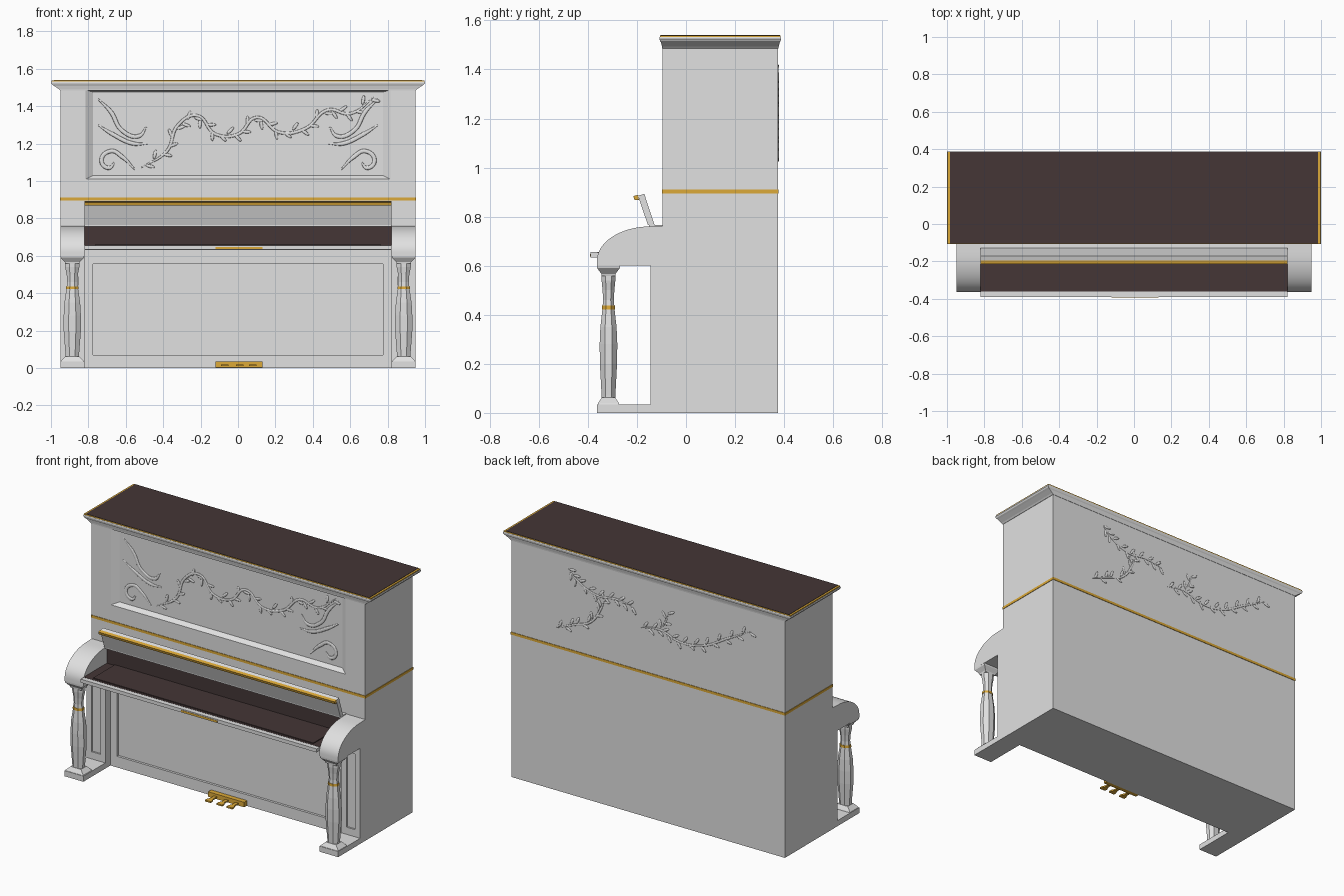
import bpy, bmesh, math
from mathutils import Matrix, Vector

old = bpy.data.objects.get("Cube")
if old:
    bpy.data.objects.remove(old)


def material(name, rgb):
    m = bpy.data.materials.new(name)
    m.use_nodes = True
    m.diffuse_color = (*rgb, 1)
    m.node_tree.nodes["Principled BSDF"].inputs["Base Color"].default_value = (*rgb, 1)
    return m


WHITE = material("pale lacquer", (0.75, 0.75, 0.75))
DARK = material("dark wood", (0.058, 0.037, 0.037))
GOLD = material("gold", (0.72, 0.40, 0.04))


def finish(bm, name, mat):
    bmesh.ops.recalc_face_normals(bm, faces=bm.faces)
    mesh = bpy.data.meshes.new(name)
    bm.to_mesh(mesh)
    bm.free()
    mesh.materials.append(mat)
    ob = bpy.data.objects.new(name, mesh)
    bpy.context.collection.objects.link(ob)
    return ob


def smooth(ob, degrees=35):
    bpy.ops.object.select_all(action="DESELECT")
    ob.select_set(True)
    bpy.context.view_layer.objects.active = ob
    bpy.ops.object.shade_smooth_by_angle(angle=math.radians(degrees))


def box(name, x, y, z, mat, recess=()):
    """Box from ranges; each recess (x0, x1, z0, z1, y) insets the front face again."""
    bm = bmesh.new()
    bmesh.ops.create_cube(bm, size=1)
    for v in bm.verts:
        v.co = [r[0] if c < 0 else r[1] for c, r in zip(v.co, (x, y, z))]
    bm.normal_update()
    front = min(bm.faces, key=lambda f: f.normal.y)
    for x0, x1, z0, z1, depth in recess:
        bmesh.ops.inset_individual(bm, faces=[front], thickness=0.002)
        mid = front.calc_center_median()
        for v in front.verts:
            v.co = (x0 if v.co.x < mid.x else x1, depth, z0 if v.co.z < mid.z else z1)
    return finish(bm, name, mat)


def extrude_x(name, profile, x0, x1, mat):
    """Extrude a (y, z) outline along x."""
    bm = bmesh.new()
    face = bm.faces.new([bm.verts.new((x0, y, z)) for y, z in profile])
    new = bmesh.ops.extrude_face_region(bm, geom=[face])["geom"]
    bmesh.ops.translate(bm, vec=(x1 - x0, 0, 0),
                        verts=[g for g in new if isinstance(g, bmesh.types.BMVert)])
    return finish(bm, name, mat)


def loft(name, sections, sides, centre, mat):
    """Stack of polygon rings (z, half width x, half width y)."""
    bm = bmesh.new()
    k = 1 / math.cos(math.pi / sides)
    rings = []
    for z, rx, ry in sections:
        angles = [2 * math.pi * (i + 0.5) / sides for i in range(sides)]
        rings.append([bm.verts.new((centre[0] + rx * k * math.cos(a),
                                    centre[1] + ry * k * math.sin(a), z)) for a in angles])
    for a, b in zip(rings, rings[1:]):
        for i in range(sides):
            j = (i + 1) % sides
            bm.faces.new((a[i], a[j], b[j], b[i]))
    bm.faces.new(rings[0])
    bm.faces.new(rings[-1])
    return finish(bm, name, mat)


# Case, in two stages with a gold band between them
F, B, W = -0.095, 0.375, 0.95
box("lower_case", (-W, W), (F, B), (0, 0.9), WHITE,
    [(-0.775, 0.775, 0.07, 0.555, F), (-0.775, 0.775, 0.07, 0.555, F + 0.015)])
box("upper_case", (-W, W), (F, B), (0.9, 1.49), WHITE,
    [(-0.815, 0.815, 1.01, 1.487, F), (-0.775, 0.775, 1.03, 1.475, F + 0.025)])
box("gold_band", (-W - 0.003, W + 0.003), (F - 0.003, B + 0.003), (0.895, 0.911), GOLD)

# Lid: moulding, gold edge and dark top
lid = loft("lid_moulding", [(1.485, 0.952, 0.237), (1.493, 0.96, 0.238), (1.51, 0.985, 0.242),
                            (1.516, 0.995, 0.246), (1.525, 1.0, 0.248), (1.532, 0.998, 0.247)],
           4, (0, 0.14), WHITE)
box("lid_gold_edge", (-0.996, 0.996), (-0.106, 0.386), (1.531, 1.538), GOLD)
box("lid_top", (-0.984, 0.984), (-0.104, 0.384), (1.536, 1.54), DARK)

# Keyboard bed between the arms
K = 0.82
box("key_bed", (-K, K), (-0.36, F), (0.63, 0.652), WHITE)
box("key_floor", (-K, K), (-0.36, -0.12), (0.65, 0.656), DARK)
box("key_cover", (-0.765, 0.765), (-0.345, -0.13), (0.655, 0.661), DARK)
box("key_back", (-K, K), (-0.13, F), (0.65, 0.757), DARK)
box("key_lip", (-K, K), (-0.39, -0.355), (0.633, 0.655), WHITE)
box("lip_gold_inlay", (-0.12, 0.13), (-0.392, -0.389), (0.637, 0.648), GOLD)
box("hinge_shelf", (-K, K), (-0.15, F), (0.756, 0.766), WHITE)
extrude_x("fall_board", [(-0.155, 0.765), (-0.128, 0.765), (-0.17, 0.893), (-0.196, 0.885)],
          -K, K, WHITE)
extrude_x("fall_board_gold", [(-0.192, 0.868), (-0.210, 0.868), (-0.215, 0.884), (-0.195, 0.889)],
          -K, K, GOLD)

# Rounded arm outline: quarter ellipse above a flat underside
arc = [(-0.145 - 0.218 * math.sin(a), 0.62 + 0.14 * math.cos(a))
       for a in (math.pi / 2 * i / 14 for i in range(15))]
arm_profile = [(F, 0.6), (F, 0.762)] + arc + [(-0.363, 0.6)]

LEG = [(0.05, 0.036, 0.027), (0.07, 0.036, 0.028), (0.2, 0.046, 0.035), (0.28, 0.046, 0.036),
       (0.35, 0.042, 0.033), (0.42, 0.032, 0.025), (0.46, 0.027, 0.022), (0.5, 0.030, 0.024),
       (0.54, 0.038, 0.028), (0.57, 0.038, 0.028)]
for side, s in (("left", 1), ("right", -1)):
    x = sorted((s * K, s * W))
    cx, cy = s * 0.886, -0.316
    smooth(extrude_x(side + "_arm", arm_profile, *x, WHITE))
    box(side + "_plinth", x, (-0.363, F), (0, 0.035), WHITE)
    inner = (x[0] + 0.035, x[1] - 0.035, 0.08, 0.555)
    box(side + "_pilaster", x, (-0.145, F), (0.03, 0.602), WHITE,
        [(*inner, -0.145), (*inner, -0.135)])
    loft(side + "_leg", LEG, 8, (cx, cy), WHITE)
    loft(side + "_leg_band", [(0.422, 0.034, 0.027), (0.437, 0.032, 0.026)], 8, (cx, cy), GOLD)
    loft(side + "_leg_cap", [(0.558, 0.038, 0.028), (0.567, 0.04, 0.029),
                             (0.59, 0.062, 0.046), (0.601, 0.064, 0.047)], 4, (cx, cy), WHITE)
    loft(side + "_leg_foot", [(0.034, 0.062, 0.044), (0.04, 0.06, 0.042),
                              (0.062, 0.036, 0.028)], 4, (cx, cy), WHITE)

# Pedals on a gold plate
box("pedal_plate", (-0.12, 0.13), (-0.125, F), (0.003, 0.034), GOLD)
for i, px in enumerate((-0.07, 0.01, 0.08)):
    bm = bmesh.new()
    outline = [(-0.01, -0.11), (-0.01, -0.16), (-0.02, -0.18), (-0.02, -0.2),
               (0.02, -0.2), (0.02, -0.18), (0.01, -0.16), (0.01, -0.11)]
    face = bm.faces.new([bm.verts.new((px + a, b, 0.01)) for a, b in outline])
    new = bmesh.ops.extrude_face_region(bm, geom=[face])["geom"]
    bmesh.ops.translate(bm, vec=(0, 0, 0.009),
                        verts=[g for g in new if isinstance(g, bmesh.types.BMVert)])
    finish(bm, "pedal_%d" % (i + 1), GOLD)


# Shallow carved relief: vines with leaves, and scrolls
def vine(name, points, y, radius=0.009, leaves=0):
    curve = bpy.data.curves.new(name, "CURVE")
    curve.dimensions = "3D"
    curve.bevel_depth, curve.bevel_resolution, curve.resolution_u = radius, 2, 8
    spline = curve.splines.new("BEZIER")
    spline.bezier_points.add(len(points) - 1)
    for p, (x, z) in zip(spline.bezier_points, points):
        p.co = (x, 0, z)
        p.handle_left_type = p.handle_right_type = "AUTO"
    ends = (spline.bezier_points[0], spline.bezier_points[-1])
    for p in ends:
        p.radius = 0.3
    curve.materials.append(WHITE)
    ob = bpy.data.objects.new(name, curve)
    ob.location.y, ob.scale.y = y, 0.45
    bpy.context.collection.objects.link(ob)
    if not leaves:
        return
    bm = bmesh.new()
    for (x0, z0), (x1, z1) in zip(points, points[1:]):
        heading = math.atan2(z1 - z0, x1 - x0)
        for i in range(leaves):
            t = (i + 0.5) / leaves
            turn = heading + (0.8 if i % 2 else -0.8)
            tip = Vector((math.cos(turn), 0, math.sin(turn))) * 0.028
            place = Matrix.Translation(Vector((x0 + (x1 - x0) * t, y, z0 + (z1 - z0) * t)) + tip)
            bmesh.ops.create_icosphere(bm, subdivisions=2, radius=1, matrix=place
                                       @ Matrix.Rotation(-turn, 4, "Y")
                                       @ Matrix.Diagonal((0.026, 0.004, 0.009, 1)))
    smooth(finish(bm, name + "_leaves", WHITE), 60)


P = F + 0.025
vine("front_vine", [(-0.52, 1.07), (-0.38, 1.16), (-0.32, 1.3), (-0.22, 1.35), (-0.12, 1.25),
                    (0, 1.25), (0.1, 1.34), (0.22, 1.26), (0.36, 1.28), (0.48, 1.38),
                    (0.6, 1.36), (0.73, 1.45)], P, 0.008, 3)
for side, s in (("left", 1), ("right", -1)):
    for i, scroll in enumerate((
            [(0.75, 1.44), (0.68, 1.37), (0.62, 1.27), (0.53, 1.24), (0.49, 1.29)],
            [(0.75, 1.3), (0.67, 1.25), (0.56, 1.2), (0.48, 1.2)],
            [(0.55, 1.06), (0.62, 1.13), (0.68, 1.16), (0.73, 1.11), (0.69, 1.07), (0.66, 1.1)])):
        vine("%s_scroll_%d" % (side, i + 1), [(s * a, b) for a, b in scroll], P, 0.011)

vine("back_vine_upper", [(0.56, 1.42), (0.5, 1.36), (0.36, 1.3), (0.22, 1.31), (0.1, 1.29)],
     B, 0.007, 4)
vine("back_vine_lower", [(0.64, 1.02), (0.52, 1.07), (0.4, 1.12), (0.33, 1.22), (0.3, 1.3)],
     B, 0.007, 3)
vine("back_vine_long", [(0.05, 1.18), (-0.08, 1.2), (-0.22, 1.16), (-0.38, 1.18),
                        (-0.55, 1.27), (-0.72, 1.36)], B, 0.007, 4)
vine("back_vine_sprig", [(-0.08, 1.2), (-0.12, 1.26), (-0.14, 1.33)], B, 0.006, 2)
